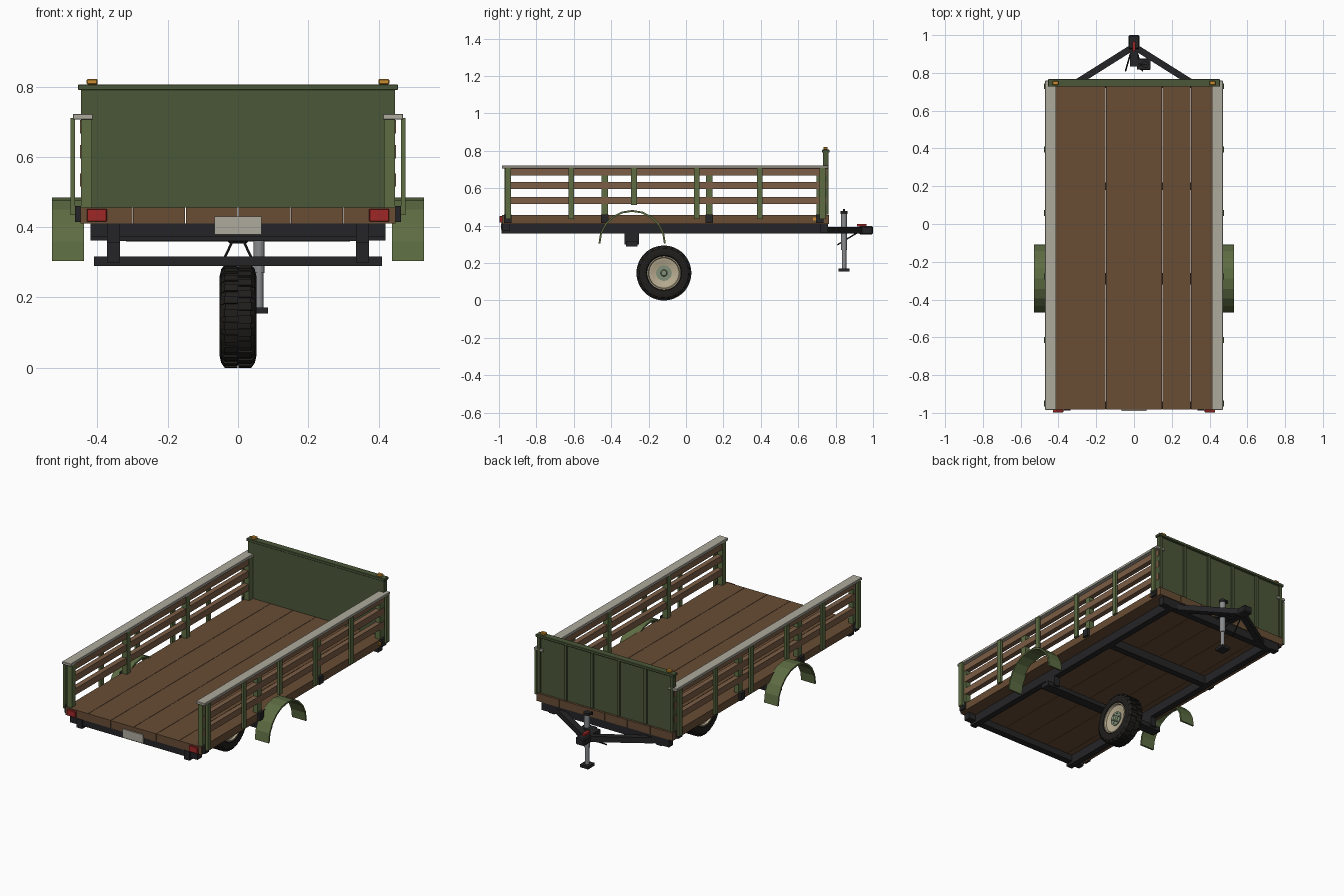
import bpy, bmesh, math
from mathutils import Vector, Matrix

if "Cube" in bpy.data.objects:
    bpy.data.objects.remove(bpy.data.objects["Cube"])


def mat(name, r, g, b):
    m = bpy.data.materials.new(name)
    m.diffuse_color = (r, g, b, 1)
    m.use_nodes = True
    m.node_tree.nodes["Principled BSDF"].inputs["Base Color"].default_value = m.diffuse_color
    return m


GREEN = mat("green_paint", 0.11, 0.15, 0.055)
DARKGREEN = mat("dark_green_paint", 0.07, 0.095, 0.04)
WOOD = mat("plank_wood", 0.14, 0.075, 0.035)
SLAT = mat("slat_wood", 0.20, 0.11, 0.06)
BLACK = mat("black_steel", 0.018, 0.018, 0.02)
RUBBER = mat("rubber", 0.014, 0.013, 0.012)
STEEL = mat("steel", 0.25, 0.26, 0.27)
CAP = mat("cap_metal", 0.42, 0.40, 0.34)
CREAM = mat("rim_cream", 0.48, 0.41, 0.28)
HUB = mat("hub_green", 0.22, 0.28, 0.18)
RED = mat("red_lens", 0.35, 0.02, 0.02)
AMBER = mat("amber_lens", 0.6, 0.27, 0.03)


def finish(name, bm, m):
    bmesh.ops.recalc_face_normals(bm, faces=bm.faces)
    me = bpy.data.meshes.new(name)
    bm.to_mesh(me)
    bm.free()
    ob = bpy.data.objects.new(name, me)
    bpy.context.collection.objects.link(ob)
    me.materials.append(m)
    return ob


def box(name, x, y, z, m, bevel=0.0):
    """Box from (min, max) ranges."""
    bm = bmesh.new()
    bmesh.ops.create_cube(bm, size=1)
    for v in bm.verts:
        v.co = [(a + b) / 2 + c * (b - a) for (a, b), c in zip((x, y, z), v.co)]
    if bevel:
        bmesh.ops.bevel(bm, geom=bm.edges[:], offset=bevel, segments=1, affect='EDGES')
    return finish(name, bm, m)


def pair(name, x, y, z, m, bevel=0.0):
    """The same box on both sides."""
    box(name + "_right", x, y, z, m, bevel)
    box(name + "_left", (-x[1], -x[0]), y, z, m, bevel)


def rod(name, a, b, r, m, sides=12, square=None):
    """Round rod, or square bar when square=(width, height), from a to b."""
    a, b = Vector(a), Vector(b)
    bm = bmesh.new()
    if square:
        bmesh.ops.create_cube(bm, size=1)
        bmesh.ops.scale(bm, vec=(square[1], square[0], (b - a).length), verts=bm.verts)
    else:
        bmesh.ops.create_cone(bm, cap_ends=True, segments=sides, radius1=r, radius2=r, depth=(b - a).length)
    z = (b - a).normalized()
    up = Vector((0, 0, 1)) if abs(z.z) < 0.99 else Vector((1, 0, 0))
    y = z.cross(up).normalized()
    rot = Matrix((y.cross(z), y, z)).transposed().to_4x4()
    bm.transform(Matrix.Translation((a + b) / 2) @ rot)
    return finish(name, bm, m)


def lathe(name, prof, m, centre, sides=40):
    """Spin (x, radius) profile about the x axis through centre."""
    bm = bmesh.new()
    vs = [bm.verts.new((x, 0, r)) for x, r in prof]
    es = [bm.edges.new(p) for p in zip(vs, vs[1:])]
    bmesh.ops.spin(bm, geom=vs + es, cent=(0, 0, 0), axis=(1, 0, 0), angle=math.tau, steps=sides)
    bmesh.ops.remove_doubles(bm, verts=bm.verts, dist=1e-5)
    bm.transform(Matrix.Translation(centre))
    ob = finish(name, bm, m)
    bpy.context.view_layer.objects.active = ob
    ob.select_set(True)
    bpy.ops.object.shade_smooth_by_angle(angle=math.radians(35))
    ob.select_set(False)
    return ob


# deck planks
for i in range(6):
    x = -0.449 + i * 0.1497
    box(f"deck_plank_{i}", (x + 0.001, x + 0.1487), (-0.983, 0.765), (0.41, 0.456), WOOD)

# chassis
pair("frame_rail", (0.335, 0.372), (-0.987, 0.76), (0.357, 0.41), BLACK)
box("rear_crossmember", (-0.42, 0.42), (-0.98, -0.94), (0.372, 0.41), BLACK)
box("front_crossmember", (-0.42, 0.42), (0.72, 0.76), (0.362, 0.41), BLACK)
box("middle_crossmember", (-0.335, 0.335), (0.18, 0.22), (0.36, 0.41), BLACK)
box("axle", (-0.41, 0.41), (-0.32, -0.26), (0.29, 0.317), BLACK)
pair("axle_hanger", (0.335, 0.372), (-0.33, -0.25), (0.30, 0.36), BLACK)

# slatted sides
for k, z in enumerate((0.515, 0.595, 0.667)):
    pair(f"side_slat_{k}", (0.419, 0.449), (-0.965, 0.75), (z, z + 0.038), SLAT)
for k, y in enumerate((-0.953, -0.435, 0.125, 0.715)):
    pair(f"inner_post_{k}", (0.415, 0.447), (y - 0.018, y + 0.018), (0.456, 0.708), GREEN)
    pair(f"post_socket_{k}", (0.447, 0.463), (y - 0.02, y + 0.02), (0.415, 0.46), BLACK)
for k in range(6):
    y = -0.95 + k * 0.336
    pair(f"outer_post_{k}", (0.463, 0.477), (y - 0.015, y + 0.015), (0.51 if k == 2 else 0.435, 0.71), GREEN)
pair("side_cap", (0.412, 0.47), (-0.985, 0.76), (0.706, 0.722), CAP, 0.002)

# headboard with ribs on its outer face
box("headboard", (-0.447, 0.447), (0.733, 0.752), (0.456, 0.795), DARKGREEN)
box("headboard_cap", (-0.455, 0.455), (0.727, 0.767), (0.79, 0.806), DARKGREEN, 0.002)
for k in range(6):
    x = -0.438 + k * 0.1752
    box(f"headboard_rib_{k}", (x - 0.009, x + 0.009), (0.752, 0.762), (0.46, 0.79), DARKGREEN)

# lamps and plate
pair("top_marker", (0.399, 0.431), (0.735, 0.757), (0.806, 0.821), AMBER, 0.003)
pair("side_marker", (0.449, 0.456), (0.68, 0.705), (0.427, 0.444), AMBER)
pair("tail_lamp", (0.373, 0.43), (-0.997, -0.983), (0.416, 0.452), RED, 0.002)
box("rear_plate", (-0.067, 0.067), (-0.99, -0.982), (0.379, 0.43), CAP)

# fenders: arched strips
for s, side in ((1, "right"), (-1, "left")):
    bm = bmesh.new()
    n, rows = 10, []
    for i in range(n + 1):
        a = math.pi * i / n
        rows.append([bm.verts.new((s * x, -0.288 + r * math.cos(a), 0.304 + r * math.sin(a)))
                     for x, r in ((0.438, 0.18), (0.529, 0.18), (0.529, 0.17), (0.438, 0.17))])
    for p, q in zip(rows, rows[1:]):
        for j in range(4):
            bm.faces.new((p[j], p[(j + 1) % 4], q[(j + 1) % 4], q[j]))
    bm.faces.new(rows[0])
    bm.faces.new(rows[-1])
    finish("fender_" + side, bm, GREEN)

# wheel
C = (0, -0.118, 0.147)
lathe("tyre", [(-0.036, 0.086), (-0.048, 0.095), (-0.052, 0.115), (-0.048, 0.132), (-0.036, 0.141),
               (0.036, 0.141), (0.048, 0.132), (0.052, 0.115), (0.048, 0.095), (0.036, 0.086)], RUBBER, C)
lathe("rim", [(-0.03, 0.0), (-0.03, 0.06), (-0.036, 0.07), (-0.036, 0.08), (-0.046, 0.084), (-0.046, 0.09),
              (0.046, 0.09), (0.046, 0.084), (0.036, 0.08), (0.036, 0.07), (0.03, 0.06), (0.03, 0.0)], CREAM, C)
lathe("hub", [(-0.045, 0), (-0.045, 0.014), (-0.036, 0.018), (-0.036, 0.042), (0.036, 0.042),
              (0.036, 0.018), (0.045, 0.014), (0.045, 0)], HUB, C, 24)
for k in range(6):
    a = math.tau * k / 6
    y, z = C[1] + 0.03 * math.cos(a), C[2] + 0.03 * math.sin(a)
    rod(f"wheel_bolt_{k}", (-0.041, y, z), (0.041, y, z), 0.005, STEEL, 6)

# staggered tread lugs
bm = bmesh.new()
for k in range(24):
    for s in (1, -1):
        a = math.tau * (k + 0.25 * s) / 24
        new = bmesh.ops.create_cube(bm, size=1)["verts"]
        bmesh.ops.scale(bm, vec=(0.036, 0.022, 0.014), verts=new)
        for v in new:
            if v.co.z < 0:
                v.co.x += 0.01 * (1 if v.co.x * s > 0 else 0) * s
        bmesh.ops.translate(bm, vec=(s * 0.02, 0, 0.1395), verts=new)
        bmesh.ops.rotate(bm, cent=(0, 0, 0), matrix=Matrix.Rotation(a, 3, 'X'), verts=new)
bm.transform(Matrix.Translation(C))
finish("tyre_tread", bm, RUBBER)

# A-frame drawbar, coupler and chains
for s, side in ((1, "right"), (-1, "left")):
    rod("drawbar_" + side, (s * 0.31, 0.745, 0.376), (s * 0.008, 0.935, 0.376), 0, BLACK, square=(0.034, 0.034))
    rod("safety_chain_" + side, (s * 0.015, 0.915, 0.362), (s * 0.045, 0.81, 0.298), 0.004, BLACK, 6)
box("coupler", (-0.02, 0.02), (0.835, 0.96), (0.36, 0.392), BLACK)
box("coupler_head", (-0.029, 0.029), (0.925, 1.0), (0.353, 0.397), BLACK, 0.006)
box("coupler_latch", (-0.009, 0.009), (0.915, 0.965), (0.395, 0.41), RED)

# jockey jack
J = (0.06, 0.845)
box("jack_mount", (0.015, 0.088), (0.818, 0.874), (0.362, 0.39), BLACK)
rod("jack_tube", (*J, 0.27), (*J, 0.465), 0.016, STEEL, 16)
rod("jack_leg", (*J, 0.165), (*J, 0.28), 0.012, STEEL, 16)
box("jack_foot", (0.032, 0.086), (0.815, 0.875), (0.154, 0.171), BLACK)
rod("jack_cap", (*J, 0.462), (*J, 0.478), 0.019, BLACK, 16)
rod("jack_crank", (0.025, 0.845, 0.474), (0.07, 0.845, 0.474), 0.005, BLACK, 8)
rod("jack_crank_grip", (0.028, 0.845, 0.47), (0.028, 0.845, 0.488), 0.006, BLACK, 8)
